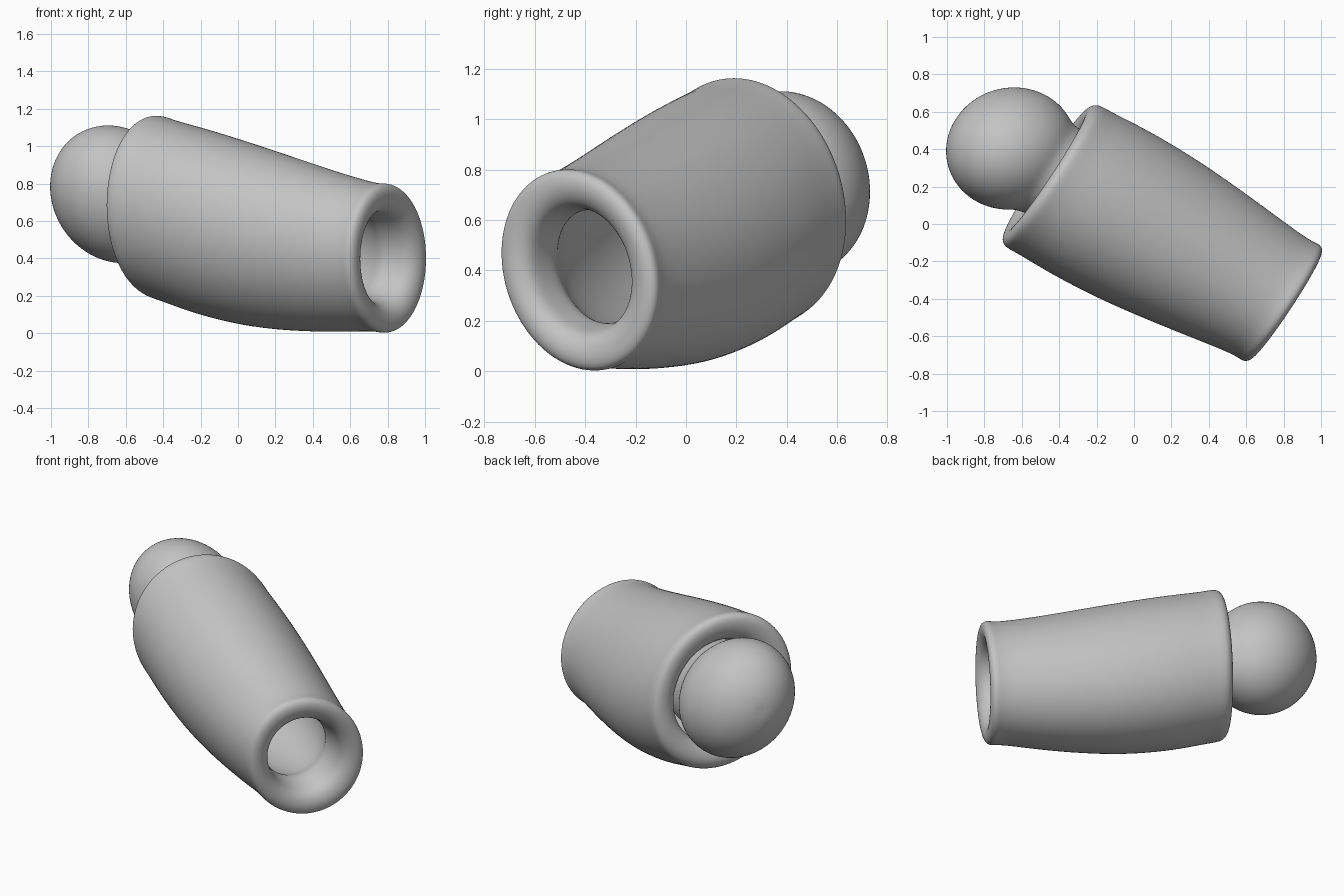
import bpy, bmesh, math
from mathutils import Vector

cube = bpy.data.objects.get("Cube")
if cube:
    bpy.data.objects.remove(cube)

grey = bpy.data.materials.new("plain grey")
grey.use_nodes = True
COLOUR = (0.55, 0.55, 0.55, 1)
grey.diffuse_color = COLOUR
grey.node_tree.nodes["Principled BSDF"].inputs["Base Color"].default_value = COLOUR

LENGTHWISE = Vector((0.875, -0.484, 0))
SIDEWAYS = Vector((0.484, 0.875, 0))
FLATTEN = 0.92
LEAN = -0.12
SEGMENTS = 32


def loft(name, profile, height, side, closed):
    """Sweep (distance, radius) pairs into slightly tilted, leaning oval rings."""
    bm = bmesh.new()
    rings = []
    for u, r in profile:
        ring = []
        for i in range(SEGMENTS):
            a = math.tau * i / SEGMENTS
            z = r * math.sin(a)
            v = r * FLATTEN * math.cos(a) + LEAN * z
            along = u + 0.09 * v + 0.08 * z
            p = LENGTHWISE * along + SIDEWAYS * (side + v)
            p.z = height(u) + z
            ring.append(bm.verts.new(p))
        rings.append(ring)
    pairs = list(zip(rings, rings[1:]))
    if closed:
        pairs.append((rings[-1], rings[0]))
    for a, b in pairs:
        for i in range(SEGMENTS):
            j = (i + 1) % SEGMENTS
            bm.faces.new((a[i], a[j], b[j], b[i]))
    if not closed:
        for ring in (rings[0], rings[-1]):
            hub = bm.verts.new(sum((v.co for v in ring), Vector()) / SEGMENTS)
            for i in range(SEGMENTS):
                bm.faces.new((ring[i], ring[(i + 1) % SEGMENTS], hub))
    bmesh.ops.recalc_face_normals(bm, faces=bm.faces)
    mesh = bpy.data.meshes.new(name)
    bm.to_mesh(mesh)
    bm.free()
    mesh.materials.append(grey)
    mesh.shade_smooth()
    obj = bpy.data.objects.new(name, mesh)
    bpy.context.collection.objects.link(obj)
    sub = obj.modifiers.new("smooth", "SUBSURF")
    sub.levels = sub.render_levels = 2
    return obj


# Hollow sleeve: outer wall, wide lip, inner wall, narrow flared lip
outer = [(0.895, 0.404), (0.86, 0.399), (0.8, 0.4), (0.65, 0.42), (0.46, 0.447),
         (0.2, 0.479), (0, 0.494), (-0.23, 0.5), (-0.42, 0.49), (-0.48, 0.492)]
wide_lip = [(-0.518, 0.488), (-0.543, 0.46), (-0.548, 0.42), (-0.54, 0.375),
            (-0.515, 0.335), (-0.47, 0.315)]
inner = [(-0.4, 0.32), (0, 0.36), (0.4, 0.33), (0.62, 0.28), (0.7, 0.235)]
narrow_lip = [(0.74, 0.222), (0.82, 0.237), (0.87, 0.25), (0.9, 0.272),
              (0.92, 0.305), (0.928, 0.345), (0.92, 0.385)]
loft("sleeve", outer + wide_lip + inner + narrow_lip,
     lambda u: 0.54 - 0.23 * u + 0.083 * u * u, 0.013, True)

# Ball with a stem running into the wide end of the sleeve
ball = []
for k in range(1, 15):
    t = math.pi * k / 20
    ball.append((-0.769 - 0.337 * math.cos(t), 0.368 * math.sin(t)))
stem = [(-0.53, 0.29), (-0.48, 0.285), (-0.35, 0.28), (-0.25, 0.22), (-0.22, 0.1)]
loft("ball_joint", ball + stem, lambda u: 0.743 - 0.15 * (u + 0.769), 0.036, False)
